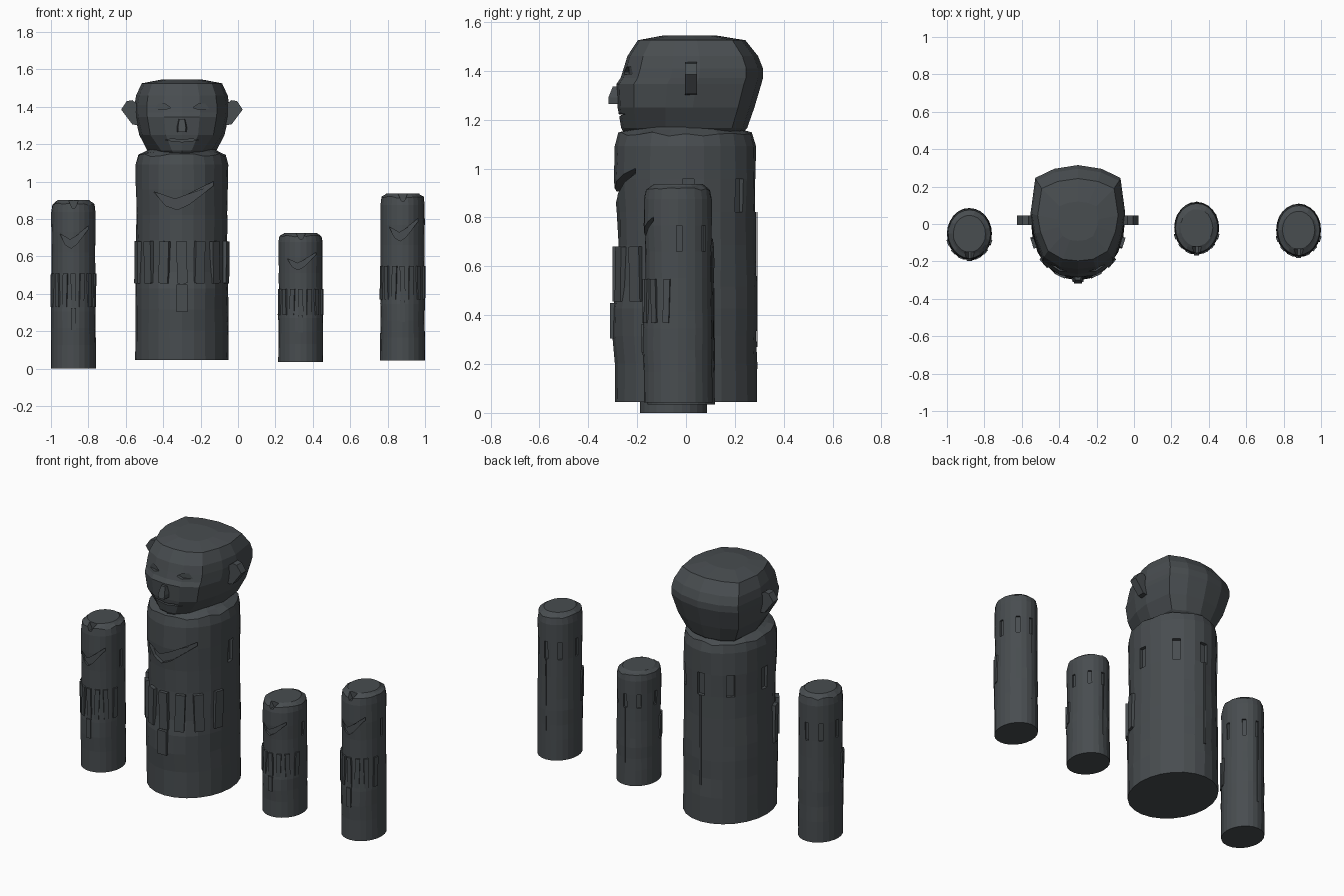
import bpy, bmesh, math, random
from mathutils import Matrix, Vector

if "Cube" in bpy.data.objects:
    bpy.data.objects.remove(bpy.data.objects["Cube"])

random.seed(4)
stone = bpy.data.materials.new("dark_stone")
stone.diffuse_color = (0.065, 0.074, 0.08, 1)
stone.use_nodes = True
stone.node_tree.nodes["Principled BSDF"].inputs["Base Color"].default_value = stone.diffuse_color


def finish(bm, name):
    bmesh.ops.recalc_face_normals(bm, faces=bm.faces)
    me = bpy.data.meshes.new(name)
    bm.to_mesh(me)
    bm.free()
    me.materials.append(stone)
    ob = bpy.data.objects.new(name, me)
    bpy.context.collection.objects.link(ob)
    return ob


def loft(bm, rings):
    loops = [[bm.verts.new(p) for p in r] for r in rings]
    n = len(loops[0])
    for a, b in zip(loops, loops[1:]):
        for i in range(n):
            j = (i + 1) % n
            bm.faces.new((a[i], a[j], b[j], b[i]))
    bm.faces.new(loops[0][::-1])
    bm.faces.new(loops[-1])


def prism(bm, outer, inner):
    # closed solid between two matching outlines
    loft(bm, [outer, inner])


def wall_box(bm, c, r, deg, z0, z1, w, depth, tilt=0):
    # box straddling the column wall, facing outward at the given angle
    a = math.radians(deg)
    n = Vector((math.cos(a) / r[0], math.sin(a) / r[1], 0)).normalized()
    t = Vector((-n.y, n.x, 0))
    up = Vector((0, 0, 1))
    mid = Vector((c[0] + r[0] * math.cos(a), c[1] + r[1] * math.sin(a), (z0 + z1) / 2))
    m = Matrix((t, n, up)).transposed().to_4x4()
    m = Matrix.Translation(mid) @ m @ Matrix.Rotation(tilt, 4, 'Y')
    m = m @ Matrix.Diagonal((w, depth, z1 - z0, 1))
    bmesh.ops.create_cube(bm, size=1, matrix=m)


def cut(ob, cutter):
    mod = ob.modifiers.new("carve", 'BOOLEAN')
    mod.operation = 'DIFFERENCE'
    mod.solver = 'EXACT'
    mod.object = cutter
    bpy.context.view_layer.objects.active = ob
    bpy.ops.object.modifier_apply(modifier=mod.name)
    bpy.data.objects.remove(cutter)


# Column profile: height fraction, overall scale, front scale
PROFILE = [(0, 1, 1), (.14, 1, 1), (.24, .99, 1.04), (.34, 1, 1.04), (.42, .99, .99),
           (.57, .98, .96), (.69, .98, .97), (.81, .985, 1.01), (.93, .985, 1.0),
           (.975, .94, .96), (.99, .8, .82), (1, .72, .72)]


def column(name, c, r, z0, h, broken):
    bm = bmesh.new()
    rings = []
    for k, (t, s, f) in enumerate(PROFILE):
        ring = []
        for i in range(24):
            a = 2 * math.pi * i / 24
            g = s * (1 + (random.uniform(-.012, .008) if t else 0))
            y = math.sin(a)
            front = f / s if y < -.3 else 1
            dz = random.uniform(-.008, .008) * h if .95 < t < .99 else 0
            ring.append((c[0] + r[0] * g * math.cos(a),
                         c[1] + r[1] * g * front * y, z0 + h * t + dz))
        rings.append(ring)
    loft(bm, rings)
    body = finish(bm, name)

    # Carvings: chest crescent, slots round the upper back, chip in the rim
    cb = bmesh.new()
    pts = [(-.6, .80), (-.35, .735), (-.1, .715), (.15, .74), (.68, .83), (.68, .85),
           (.1, .785), (-.15, .765), (-.4, .785)]

    def on_front(k):
        return [(c[0] + r[0] * u, c[1] - k * r[1] * math.sqrt(1 - u * u), z0 + h * t)
                for u, t in pts]
    prism(cb, on_front(1.25), on_front(.9))
    for deg in (2, 50, 90, 130, 178):
        wall_box(cb, c, r, deg, z0 + .69 * h, z0 + .81 * h, r[0] * .19, r[0] * .22)
    if broken:
        v = [(-.3, 1.02), (-.05, .955), (.08, .955), (.3, 1.02)]
        prism(cb, [(c[0] + r[0] * u, c[1] - 1.2 * r[1], z0 + h * t) for u, t in v],
              [(c[0] + r[0] * u, c[1] - .72 * r[1], z0 + h * t) for u, t in v])
    cut(body, finish(cb, name + "_cutter"))

    # Raised fingers, loincloth, arms and spine
    fb = bmesh.new()
    for k, d in enumerate((-70, -45, -22, 0, 22, 45, 70)):
        wall_box(fb, c, r, -90 + d, z0 + .365 * h, z0 + .565 * h, r[0] * .22,
                 r[0] * .09, .03 * (-1) ** k)
    finish(fb, name + "_fingers")
    lb = bmesh.new()
    wall_box(lb, c, (r[0], r[1] * 1.03), -90, z0 + .23 * h, z0 + .36 * h, r[0] * .23, r[0] * .1)
    finish(lb, name + "_loincloth")
    ab = bmesh.new()
    wall_box(ab, c, r, 90, z0 + .2 * h, z0 + .69 * h, r[0] * .06, r[0] * .02)
    finish(ab, name + "_spine")


column("large_column", (-.30, 0), (.25, .29), .045, 1.125, False)
column("left_column", (-.88, -.052), (.12, .137), 0, .90, True)
column("short_column", (.335, -.02), (.12, .138), .035, .69, True)
column("right_column", (.88, -.032), (.12, .14), .042, .895, True)

# Head: rounded-box rings (z, half width, front y, back y)
HX = -.30
HALF = [(0, -1), (.38, -.96), (.74, -.76), (.93, -.3), (1, .1), (.9, .76), (.5, .93), (0, 1)]
OUTLINE = HALF + [(-x, y) for x, y in HALF[-2:0:-1]]
LEVELS = [(1.135, .15, -.235, .22), (1.165, .185, -.265, .25), (1.25, .228, -.28, .28),
          (1.345, .25, -.285, .308), (1.37, .253, -.268, .315), (1.41, .253, -.255, .315),
          (1.46, .245, -.24, .295), (1.525, .215, -.197, .243), (1.545, .11, -.09, .12)]
hb = bmesh.new()
rings = []
for z, w, yf, yb in LEVELS:
    ring = []
    for x, y in OUTLINE:
        m, d = (yf + yb) / 2, (yb - yf) / 2
        jaw = 1 - .35 * max(0, -y) * max(0, (1.25 - z) / .115)
        drop = .03 if z < 1.14 and y == -1 else 0
        ring.append((HX + w * x * jaw, m + d * y, z - drop))
    rings.append(ring)
loft(hb, rings)
head = finish(hb, "head")

# Carved eye sockets and mouth slit
cb = bmesh.new()
for s in (-1, 1):
    eye = [(.06, 1.395), (.09, 1.415), (.14, 1.418), (.185, 1.4), (.14, 1.387), (.09, 1.385)]
    prism(cb, [(HX + s * x, -.36, z) for x, z in eye],
          [(HX + s * x, -.235 + .25 * max(0, x - .08), z) for x, z in eye])
mouth = [(-.1, 1.222), (0, 1.212), (.1, 1.222), (.05, 1.228), (0, 1.222), (-.05, 1.228)]
prism(cb, [(HX + x, -.36, z) for x, z in mouth], [(HX + x, -.25, z) for x, z in mouth])
cut(head, finish(cb, "face_cutter"))

# Nose
nb = bmesh.new()
nose = [(-.028, 1.265), (.028, 1.265), (.03, 1.29), (.02, 1.335), (-.02, 1.335), (-.03, 1.29)]
prism(nb, [(HX + x, -.26, z) for x, z in nose],
      [(HX + x * .7, -.318 + max(0, z - 1.29) * .4, z) for x, z in nose])
finish(nb, "nose")

# Ears
eb = bmesh.new()
for s in (-1, 1):
    ear = [(.22, 1.30), (.265, 1.305), (.325, 1.385), (.295, 1.43), (.265, 1.435), (.22, 1.40)]
    prism(eb, [(HX + s * x, -.005, z) for x, z in ear],
          [(HX + s * x, .045, z) for x, z in ear])
finish(eb, "ears")
